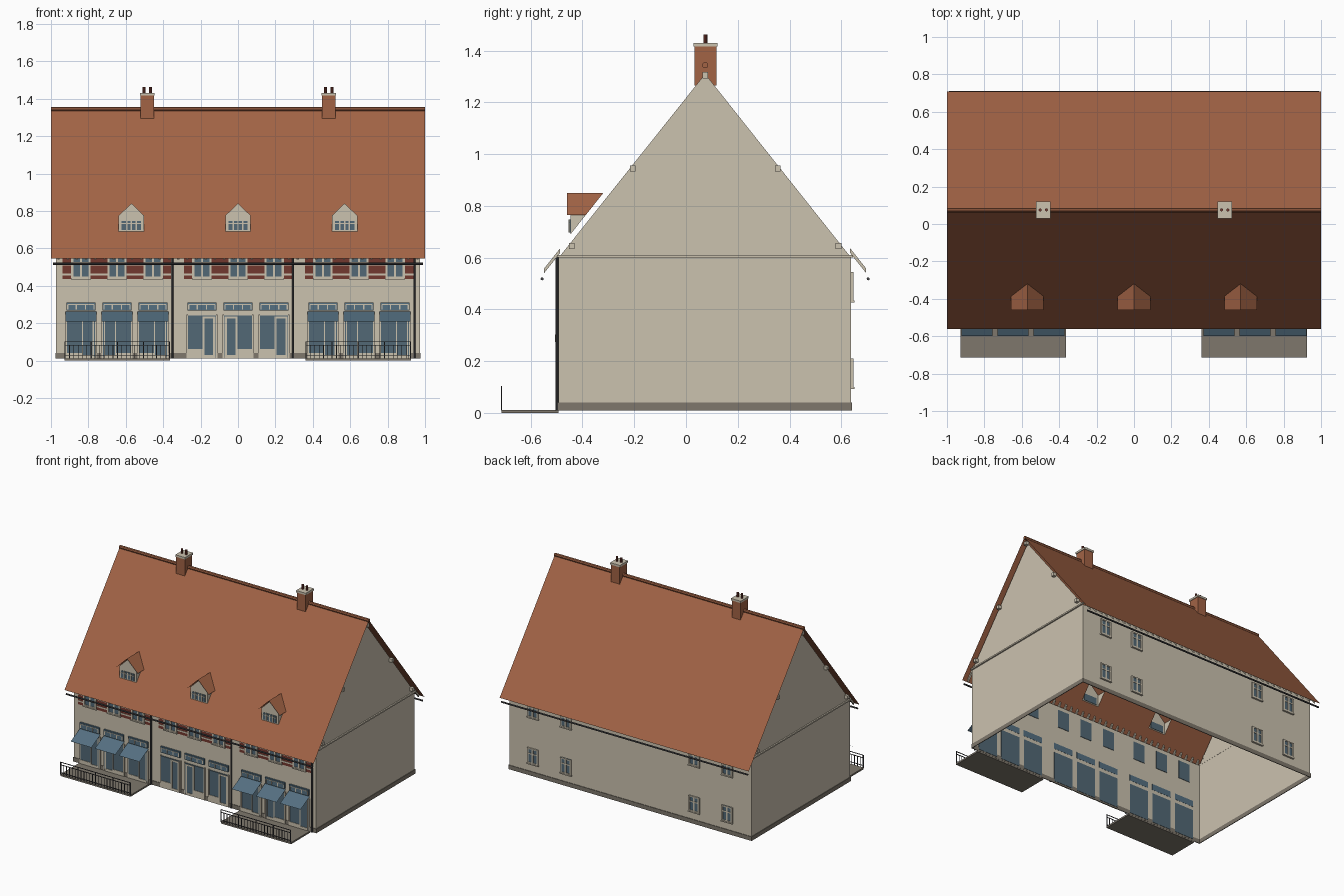
import bpy, bmesh, math
from mathutils import Vector

cube = bpy.data.objects.get("Cube")
if cube:
    bpy.data.objects.remove(cube, do_unlink=True)


def material(name, rgb):
    m = bpy.data.materials.new(name)
    m.use_nodes = True
    m.diffuse_color = (*rgb, 1)
    m.node_tree.nodes["Principled BSDF"].inputs["Base Color"].default_value = (*rgb, 1)
    return m


CREAM = material("cream plaster", (0.60, 0.54, 0.43))
TILE = material("terracotta tile", (0.36, 0.125, 0.06))
BRICK = material("dark red brick", (0.17, 0.04, 0.028))
GLASS = material("blue grey glass", (0.085, 0.14, 0.18))
AWNING = material("slate blue", (0.09, 0.16, 0.22))
STONE = material("grey stone", (0.21, 0.185, 0.15))
METAL = material("dark metal", (0.06, 0.06, 0.065))


def finish(name, bm, mat):
    mesh = bpy.data.meshes.new(name)
    bm.to_mesh(mesh)
    bm.free()
    mesh.materials.append(mat)
    ob = bpy.data.objects.new(name, mesh)
    bpy.context.collection.objects.link(ob)
    return ob


def boxes(name, mat, items):
    """One object made of boxes, each given as x0, x1, y0, y1, z0, z1."""
    bm = bmesh.new()
    for x0, x1, y0, y1, z0, z1 in items:
        vs = bmesh.ops.create_cube(bm, size=1)["verts"]
        for v in vs:
            v.co = Vector(((x0 + x1) / 2 + v.co.x * (x1 - x0),
                           (y0 + y1) / 2 + v.co.y * (y1 - y0),
                           (z0 + z1) / 2 + v.co.z * (z1 - z0)))
    return finish(name, bm, mat)


def sheets(name, mat, faces):
    """One object made of flat polygons."""
    bm = bmesh.new()
    for f in faces:
        bm.faces.new([bm.verts.new(p) for p in f])
    bmesh.ops.remove_doubles(bm, verts=bm.verts, dist=1e-5)
    return finish(name, bm, mat)


def cylinder(bm, centre, radius, depth, axis="Z", sides=10):
    vs = bmesh.ops.create_cone(bm, cap_ends=True, segments=sides, radius1=radius,
                               radius2=radius, depth=depth)["verts"]
    for v in vs:
        c = v.co.copy()
        v.co = Vector(centre) + (Vector((c.z, c.y, c.x)) if axis == "X" else c)


# Main dimensions
FRONT, BACK, HALF = -0.492, 0.638, 0.972
RIDGE_Y, RIDGE_Z, REACH, SLOPE = 0.074, 1.345, 0.635, 1.258
EAVE_Z = RIDGE_Z - REACH * SLOPE
GROUPS = (-0.647, 0.0, 0.647)
UNITS = [(g + d, g, i) for g in GROUPS for i, d in enumerate((-0.193, 0, 0.193))]


def roof_z(y):
    return RIDGE_Z - abs(y - RIDGE_Y) * SLOPE


def roof_y(z):
    return RIDGE_Y - (RIDGE_Z - z) / SLOPE


# House shell, open underneath
outline = [(FRONT, 0.01), (FRONT, 0.6), (RIDGE_Y, 1.31), (BACK, 0.6), (BACK, 0.01)]
shell = [[(HALF, y, z) for y, z in outline], [(-HALF, y, z) for y, z in reversed(outline)]]
for y, s in ((FRONT, 1), (BACK, -1)):
    shell.append([(-HALF * s, y, 0.01), (HALF * s, y, 0.01), (HALF * s, y, 0.6), (-HALF * s, y, 0.6)])
sheets("house_walls", CREAM, shell)

boxes("plinth", STONE, [
    (-HALF, HALF, FRONT - 0.004, FRONT + 0.001, 0.01, 0.04),
    (-HALF, HALF, BACK - 0.001, BACK + 0.004, 0.01, 0.04),
    (HALF - 0.001, HALF + 0.004, FRONT - 0.004, BACK + 0.004, 0.01, 0.04),
    (-HALF - 0.004, -HALF + 0.001, FRONT - 0.004, BACK + 0.004, 0.01, 0.04)])

# Gable ledges and purlin ends
ledges, purlins = [], []
for s in (-1, 1):
    ends = sorted((s * (HALF - 0.001), s * (HALF + 0.01)))
    ledges.append((*ends, FRONT - 0.006, BACK + 0.008, 0.6, 0.61))
    ends = sorted((s * (HALF - 0.001), s * 0.995))
    for y, z in ((0, 1.305), (-0.28, 0.945), (0.28, 0.945), (-0.515, 0.645), (0.515, 0.645)):
        yc = RIDGE_Y + y
        purlins.append((*ends, yc - 0.011, yc + 0.011, z - 0.012, z + 0.012))
boxes("gable_ledges", CREAM, ledges)
boxes("purlin_ends", CREAM, purlins)

# Roof slopes, with openings behind the dormers
DORMERS = (-0.57, 0.0, 0.57)
D_HALF, D_FRONT = 0.068, -0.447
D_BASE = roof_z(D_FRONT)
xs = [-1] + [x + s * D_HALF for x in DORMERS for s in (-1, 1)] + [1]
ys = [RIDGE_Y - REACH, D_FRONT, roof_y(0.775), RIDGE_Y]
slopes = []
for i in range(len(xs) - 1):
    for j in range(3):
        if not (i % 2 and j == 1):
            a, b, c, d = xs[i], xs[i + 1], ys[j], ys[j + 1]
            slopes.append([(a, c, roof_z(c)), (b, c, roof_z(c)), (b, d, roof_z(d)), (a, d, roof_z(d))])
yb = RIDGE_Y + REACH
slopes.append([(1, yb, EAVE_Z), (-1, yb, EAVE_Z), (-1, RIDGE_Y, RIDGE_Z), (1, RIDGE_Y, RIDGE_Z)])
sheets("main_roof", TILE, slopes)
bm = bmesh.new()
cylinder(bm, (0, RIDGE_Y, RIDGE_Z - 0.001), 0.012, 2, "X", 8)
finish("ridge_tiles", bm, TILE)

# Rafter tails along both eaves
tails = []
for i in range(40):
    x = -0.96 + i * 1.92 / 39
    for s in (-1, 1):
        pts = [(RIDGE_Y + s * r, RIDGE_Z - r * SLOPE - d)
               for r, d in ((0.56, 0.004), (0.622, 0.004), (0.622, 0.022), (0.56, 0.022))]
        a, b = x - 0.006, x + 0.006
        tails += [[(a, *p) for p in pts], [(b, *p) for p in pts]]
        for k in range(4):
            p, q = pts[k], pts[(k + 1) % 4]
            tails.append([(a, *p), (b, *p), (b, *q), (a, *q)])
sheets("rafter_tails", CREAM, tails)

# Gutters and downpipes
bm = bmesh.new()
for s in (-1, 1):
    cylinder(bm, (0, RIDGE_Y + s * 0.63, 0.518), 0.006, 1.98, "X", 8)
for x in (-0.35, 0.295, 0.943):
    cylinder(bm, (x, FRONT - 0.007, 0.305), 0.006, 0.59)
finish("gutters_and_downpipes", bm, METAL)

# Dormers
d_walls, d_roofs, d_glass, d_bars = [], [], [], []
for x in DORMERS:
    d_walls.append([(x + dx, D_FRONT, z) for dx, z in (
        (-D_HALF, D_BASE), (D_HALF, D_BASE), (D_HALF, 0.775), (0, 0.84), (-D_HALF, 0.775))])
    for s in (-1, 1):
        c, e = x + s * D_HALF, x + s * 0.087
        d_walls.append([(c, D_FRONT, D_BASE), (c, roof_y(0.775), 0.775), (c, D_FRONT, 0.775)])
        d_roofs.append([(x, -0.46, 0.85), (e, -0.46, 0.765), (e, roof_y(0.765), 0.765), (x, roof_y(0.85), 0.85)])
    d_glass.append((x - 0.052, x + 0.052, D_FRONT - 0.004, D_FRONT + 0.003, 0.697, 0.747))
    d_bars += [(x + b - 0.004, x + b + 0.004, D_FRONT - 0.007, D_FRONT - 0.002, 0.697, 0.747) for b in (-0.026, 0, 0.026)]
    d_bars.append((x - 0.052, x + 0.052, D_FRONT - 0.007, D_FRONT - 0.002, 0.73, 0.735))
sheets("dormer_walls", CREAM, d_walls)
sheets("dormer_roofs", TILE, d_roofs)
boxes("dormer_glass", GLASS, d_glass)
boxes("dormer_window_bars", CREAM, d_bars)

# Chimneys
stacks, caps = [], []
pots = bmesh.new()
for x in (-0.485, 0.485):
    stacks.append((x - 0.035, x + 0.035, 0.033, 0.117, 1.265, 1.418))
    caps.append((x - 0.039, x + 0.039, 0.029, 0.121, 1.416, 1.43))
    for dx in (-0.017, 0.017):
        cylinder(pots, (x + dx, 0.075, 1.445), 0.008, 0.034)
boxes("chimney_stacks", TILE, stacks)
boxes("chimney_caps", CREAM, caps)
finish("chimney_pots", pots, BRICK)

# Brick panels with pale bands under the eaves
panels, bands = [], []
for g in GROUPS:
    panels.append((g - 0.29, g + 0.29, FRONT - 0.003, FRONT - 0.0005, 0.435, 0.575))
    bands += [(g - 0.291, g + 0.291, FRONT - 0.005, FRONT - 0.001, z, z + 0.01) for z in (0.455, 0.507)]
boxes("brick_panels", BRICK, panels)
boxes("brick_bands", CREAM, bands)

# Casement windows, front upper floor and both back floors
glass, frames = [], []


def window(x, z0, z1, half, wall, s):
    def add(store, x0, x1, out0, out1, a, b):
        store.append((x0, x1, *sorted((wall + s * out0, wall + s * out1)), a, b))
    add(glass, x - half, x + half, -0.003, 0.006, z0, z1)
    for b in (-half, 0, half):
        add(frames, x + b - 0.006, x + b + 0.006, 0, 0.01, z0, z1)
    for z in (z0, z0 + (z1 - z0) * 0.6, z1 - 0.008):
        add(frames, x - half, x + half, 0, 0.009, z, z + 0.008)
    add(frames, x - half - 0.008, x + half + 0.008, 0, 0.013, z0 - 0.008, z0)


for x, g, i in UNITS:
    window(x, 0.441, 0.572, 0.046, FRONT, -1)
for x in (-0.78, -0.515, 0.515, 0.78):
    for z in (0.1, 0.435):
        window(x, z, z + 0.11, 0.038, BACK, 1)
boxes("casement_glass", GLASS, glass)
boxes("casement_frames", CREAM, frames)

# Shop fronts with transom lights, doors and awnings
shop, trim, transoms, lights, awnings = [], [], [], [], []
Y1, Y2 = FRONT - 0.006, FRONT - 0.009
for x, g, i in UNITS:
    shop.append((x - 0.077, x + 0.077, Y1, FRONT + 0.003, 0.022, 0.24))
    transoms.append((x - 0.078, x + 0.078, FRONT - 0.012, FRONT + 0.001, 0.267, 0.311))
    for b in (-0.07, -0.025, 0.025, 0.07):
        lights.append((x + b - 0.003, x + b + 0.003, FRONT - 0.014, FRONT - 0.01, 0.273, 0.3))
    lights.append((x - 0.07, x + 0.07, FRONT - 0.014, FRONT - 0.01, 0.298, 0.302))
    side = -1 if i == 1 else 1
    t = 0.006 if g == 0 else 0.003
    d0, d1 = sorted((x + side * 0.008, x + side * 0.066))
    for a in (d0, d1):
        trim.append((a - t, a + t, Y2, FRONT, 0.012, 0.235))
    trim += [(d0, d1, Y2, FRONT, 0.225, 0.235), (d0, d1, Y2, FRONT, 0.012, 0.03)]
    w0, w1 = sorted((x + side * 0.008, x - side * 0.078))
    trim.append((w0, w1, Y2, FRONT, 0.012, 0.062 if g == 0 else 0.04))
    trim += [(x + s * 0.079 - 0.004, x + s * 0.079 + 0.004, Y2, FRONT, 0.012, 0.245) for s in (-1, 1)]
    if g:
        a, b = x - 0.083, x + 0.083
        awnings.append([(a, -0.6, 0.208), (b, -0.6, 0.208), (b, FRONT - 0.004, 0.262), (a, FRONT - 0.004, 0.262)])
boxes("shop_glass", GLASS, shop)
boxes("shop_door_frames", CREAM, trim)
boxes("transom_boxes", AWNING, transoms)
boxes("transom_bars", CREAM, lights)
sheets("awnings", AWNING, awnings)

# Terraces with railings
decks, rails = [], []
for c in (-0.645, 0.643):
    a, b = c - 0.282, c + 0.282
    decks.append((a, b, -0.713, FRONT, 0, 0.012))
    rails += [(a, b, -0.715, -0.711, z, z + 0.004) for z in (0.024, 0.08, 0.099)]
    for k in range(25):
        x = a + 0.003 + k * (b - a - 0.006) / 24
        t = 0.003 if k % 6 == 0 else 0.0015
        top = 0.103 if k % 6 == 0 else 0.082
        rails.append((x - t, x + t, -0.715, -0.711, 0.01, top))
boxes("terraces", STONE, decks)
boxes("terrace_railings", METAL, rails)
